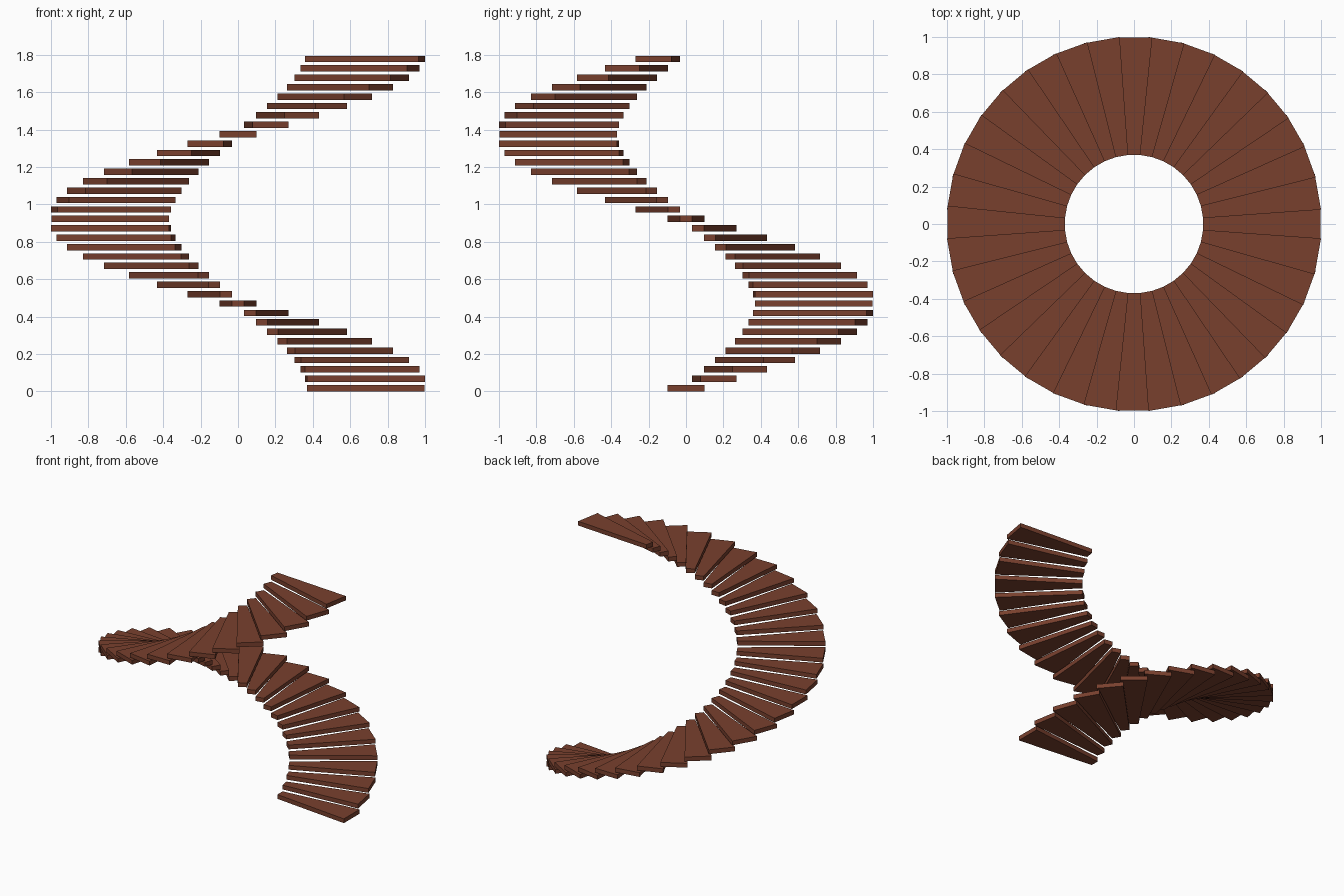
import bpy, bmesh
from math import pi
from mathutils import Matrix

if "Cube" in bpy.data.objects:
    bpy.data.objects.remove(bpy.data.objects["Cube"])

STEPS = 36          # one full turn, 10 degrees per tread
RISE = 0.0503       # height between treads
THICK = 0.034

wood = bpy.data.materials.new("reddish brown wood")
wood.diffuse_color = (0.19, 0.051, 0.027, 1)
wood.use_nodes = True
wood.node_tree.nodes["Principled BSDF"].inputs["Base Color"].default_value = wood.diffuse_color

# Tapered tread outline, pointing along +x
outline = [(0.369, -0.033), (0.998, -0.098), (0.998, 0.098), (0.369, 0.033)]


def make_tread_mesh():
    bm = bmesh.new()
    base = bm.faces.new([bm.verts.new((x, y, 0)) for x, y in outline])
    top = bmesh.ops.extrude_face_region(bm, geom=[base])
    verts = [g for g in top["geom"] if isinstance(g, bmesh.types.BMVert)]
    bmesh.ops.translate(bm, vec=(0, 0, THICK), verts=verts)
    bmesh.ops.recalc_face_normals(bm, faces=bm.faces)
    mesh = bpy.data.meshes.new("stair_tread")
    bm.to_mesh(mesh)
    bm.free()
    mesh.materials.append(wood)
    return mesh


# Spiral of identical treads sharing one mesh
tread = make_tread_mesh()
for i in range(STEPS):
    ob = bpy.data.objects.new(f"stair_tread_{i + 1:02d}", tread)
    ob.matrix_world = Matrix.Translation((0, 0, i * RISE)) @ Matrix.Rotation(i * 2 * pi / STEPS, 4, 'Z')
    bpy.context.collection.objects.link(ob)
